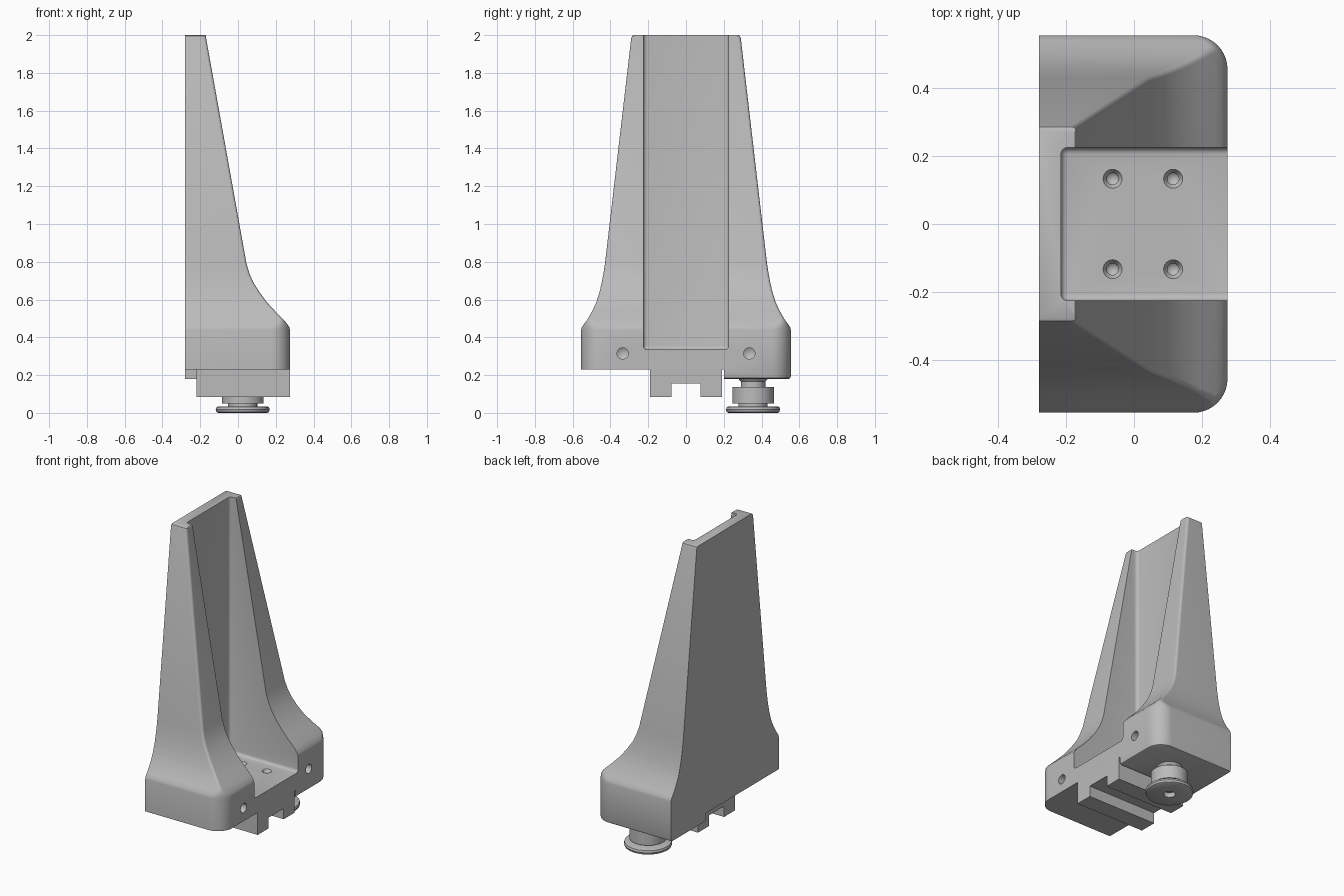
import bpy, bmesh, math
from mathutils import Matrix, Vector

if "Cube" in bpy.data.objects:
    bpy.data.objects.remove(bpy.data.objects["Cube"])

grey = bpy.data.materials.new("plain grey")
grey.diffuse_color = (0.5, 0.5, 0.5, 1)
grey.use_nodes = True
grey.node_tree.nodes["Principled BSDF"].inputs["Base Color"].default_value = grey.diffuse_color


def to_object(name, bm):
    bmesh.ops.recalc_face_normals(bm, faces=bm.faces[:])
    me = bpy.data.meshes.new(name)
    bm.to_mesh(me)
    bm.free()
    me.materials.append(grey)
    ob = bpy.data.objects.new(name, me)
    bpy.context.collection.objects.link(ob)
    return ob


def activate(ob):
    bpy.ops.object.select_all(action='DESELECT')
    ob.select_set(True)
    bpy.context.view_layer.objects.active = ob


def box(name, lo, hi, bevel=0):
    bm = bmesh.new()
    bmesh.ops.create_cube(bm, size=1)
    for v in bm.verts:
        v.co = Vector([lo[i] + (v.co[i] + 0.5) * (hi[i] - lo[i]) for i in range(3)])
    if bevel:
        bmesh.ops.bevel(bm, geom=bm.edges[:], offset=bevel, segments=4,
                        profile=0.5, affect='EDGES')
    return to_object(name, bm)


def lathe(name, profile, matrix, steps=48):
    """Turn (radius, height) points around z; ends lie on the axis."""
    bm = bmesh.new()
    vs = [bm.verts.new((r, 0, z)) for r, z in profile]
    es = [bm.edges.new(p) for p in zip(vs, vs[1:])]
    bmesh.ops.spin(bm, geom=vs + es, cent=(0, 0, 0), axis=(0, 0, 1),
                   angle=2 * math.pi, steps=steps, use_duplicate=False)
    bmesh.ops.remove_doubles(bm, verts=bm.verts[:], dist=1e-5)
    bmesh.ops.transform(bm, matrix=matrix, verts=bm.verts[:])
    return to_object(name, bm)


def cut(ob, cutter):
    cutter.hide_render = True
    activate(ob)
    m = ob.modifiers.new("cut", 'BOOLEAN')
    m.operation = 'DIFFERENCE'
    m.solver = 'EXACT'
    m.object = cutter
    bpy.ops.object.modifier_apply(modifier=m.name)
    bpy.data.objects.remove(cutter)


# holder body: loft of (height, front x, half width, corner radius)
levels = [(0.18, 0.263, 0.543, 0.09), (0.184, 0.271, 0.551, 0.097),
          (0.195, 0.275, 0.555, 0.1), (0.44, 0.275, 0.555, 0.1),
          (0.455, 0.271, 0.551, 0.09), (0.475, 0.257, 0.537, 0.05),
          (0.495, 0.24, 0.522, 0.02), (0.54, 0.195, 0.496, 0.015),
          (0.585, 0.154, 0.475, 0.015), (0.64, 0.113, 0.458, 0.015),
          (0.695, 0.079, 0.445, 0.015), (0.74, 0.06, 0.437, 0.015),
          (0.79, 0.045, 0.429, 0.015), (1.985, -0.169, 0.29, 0.015),
          (1.996, -0.17, 0.285, 0.012), (2.0, -0.173, 0.277, 0.01)]
BACK, SEG = -0.28, 10
bm = bmesh.new()
rings = []
for z, xf, w, r in levels:
    arc = []
    for i in range(SEG + 1):
        a = math.pi / 2 * i / SEG
        arc.append((xf - r + r * math.cos(a), w - r + r * math.sin(a)))
    half = arc + [(BACK, w)]
    pts = half + [(x, -y) for x, y in reversed(half)]
    rings.append([bm.verts.new((x, y, z)) for x, y in pts])
n = len(rings[0])
for a, b in zip(rings, rings[1:]):
    for i in range(n):
        j = (i + 1) % n
        bm.faces.new((a[i], a[j], b[j], b[i]))
bm.faces.new(rings[0])
bm.faces.new(rings[-1])
body = to_object("holder_body", bm)

# open channel, and the shallower underside on one side
cut(body, box("channel_cutter", (-0.215, -0.225, 0.335), (0.6, 0.225, 2.4), 0.02))
cut(body, box("underside_cutter", (-0.6, -0.8, 0.0), (0.6, 0.2, 0.23)))

# screw holes in the channel floor and in the front face
floor_hole = [(0, -0.065), (0.017, -0.05), (0.017, -0.018), (0.028, 0), (0.028, 0.03), (0, 0.03)]
face_hole = [(0, -0.1), (0.03, -0.08), (0.03, 0.03), (0, 0.03)]
for y in (-0.133, 0.133):
    for x in (-0.063, 0.115):
        cut(body, lathe("floor_hole_cutter", floor_hole,
                        Matrix.Translation((x, y, 0.335)), 24))
for y in (-0.335, 0.335):
    cut(body, lathe("face_hole_cutter", face_hole,
                    Matrix.Translation((0.275, y, 0.315)) @ Matrix.Rotation(math.pi / 2, 4, 'Y'), 24))

# grooved mounting rail under the body
bm = bmesh.new()
outline = [(-0.19, 0.23), (-0.19, 0.085), (-0.078, 0.085), (-0.078, 0.155),
           (0.078, 0.155), (0.078, 0.085), (0.19, 0.085), (0.19, 0.23)]
face = bm.faces.new([bm.verts.new((-0.22, y, z)) for y, z in outline])
ext = bmesh.ops.extrude_face_region(bm, geom=[face])
bmesh.ops.translate(bm, vec=(0.495, 0, 0),
                    verts=[v for v in ext["geom"] if isinstance(v, bmesh.types.BMVert)])
rail = to_object("mounting_rail", bm)

# clamp knob with rounded disc, collar and neck
knob = lathe("clamp_knob", [
    (0, 0.03), (0.035, 0.03), (0.035, 0.0), (0.13, 0.0), (0.139, 0.005),
    (0.143, 0.017), (0.139, 0.03), (0.13, 0.035), (0.077, 0.035), (0.077, 0.05),
    (0.11, 0.05), (0.11, 0.138), (0.065, 0.138), (0.065, 0.165),
    (0.077, 0.18), (0.077, 0.2), (0, 0.2)], Matrix.Translation((0.025, 0.355, 0)))

for ob in (body, rail, knob):
    activate(ob)
    bpy.ops.object.shade_smooth_by_angle(angle=math.radians(30))
